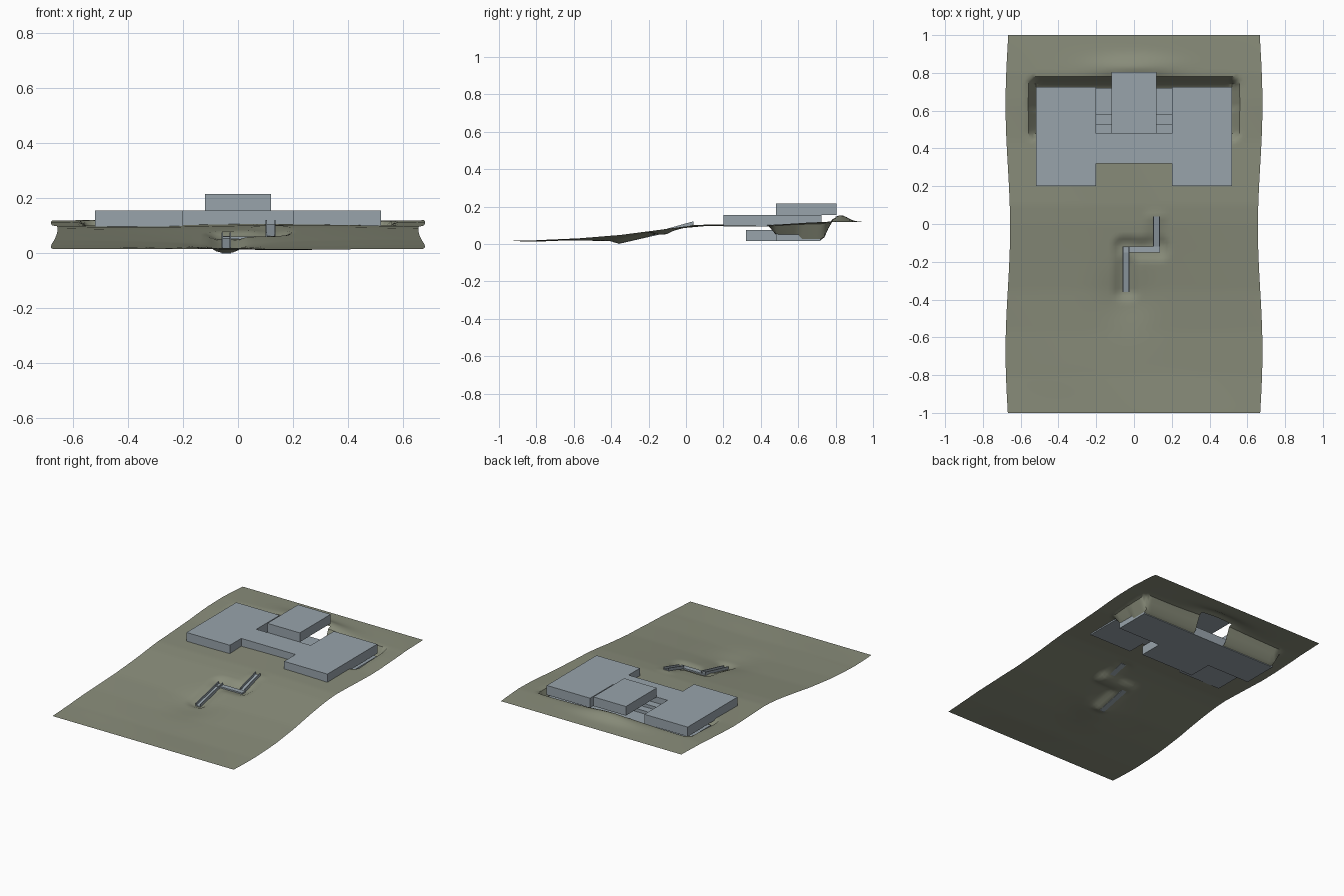
import bpy, bmesh, math

cube = bpy.data.objects.get("Cube")
if cube:
    bpy.data.objects.remove(cube, do_unlink=True)


def material(name, rgb):
    m = bpy.data.materials.new(name)
    m.use_nodes = True
    m.diffuse_color = (*rgb, 1)
    m.node_tree.nodes["Principled BSDF"].inputs["Base Color"].default_value = (*rgb, 1)
    return m


OLIVE = material("olive ground", (0.25, 0.265, 0.195))
SLATE = material("blue grey concrete", (0.315, 0.37, 0.41))


def finish(name, bm, mat):
    mesh = bpy.data.meshes.new(name)
    bm.to_mesh(mesh)
    bm.free()
    mesh.materials.append(mat)
    ob = bpy.data.objects.new(name, mesh)
    bpy.context.collection.objects.link(ob)
    return ob


def extrude(name, points, offset):
    """Prism from a flat outline, moved along an offset vector."""
    bm = bmesh.new()
    face = bm.faces.new([bm.verts.new(p) for p in points])
    made = bmesh.ops.extrude_face_region(bm, geom=[face])["geom"]
    verts = [v for v in made if isinstance(v, bmesh.types.BMVert)]
    bmesh.ops.translate(bm, verts=verts, vec=offset)
    bmesh.ops.recalc_face_normals(bm, faces=bm.faces)
    return finish(name, bm, SLATE)


def plan(name, half_outline, z0, z1):
    """Building volume, mirrored across x from its +x half outline."""
    pts = half_outline + [(-x, y) for x, y in reversed(half_outline)]
    return extrude(name, [(x, y, z0) for x, y in pts], (0, 0, z1 - z0))


# Building: H-shaped main floor, upper block, T-shaped basement
plan("main_floor", [(0.2, 0.32), (0.2, 0.2), (0.52, 0.2), (0.52, 0.725),
                    (0.2, 0.725), (0.2, 0.48)], 0.092, 0.155)
plan("upper_block", [(0.12, 0.48), (0.12, 0.805)], 0.155, 0.216)
plan("basement", [(0.2, 0.32), (0.2, 0.48), (0.52, 0.48), (0.52, 0.72)], 0.015, 0.075)

# Courtyard steps beside the upper block
for i, y in enumerate((0.53, 0.58)):
    plan(f"courtyard_step_{i + 1}", [(0.2, 0.48), (0.2, y)], 0.075, 0.115 - 0.02 * i)

# Garden stair: two sloped channels joined by a landing
RUNS = [(-0.06, -0.025, -0.36, -0.12, 0.0, 0.055),
        (0.1, 0.137, -0.12, 0.04, 0.055, 0.1)]


def sloped(name, x0, x1, run, height):
    y0, y1, z0, z1 = run[2:]
    extrude(name, [(x0, y0, z0), (x0, y1, z1), (x0, y1, z1 + height),
                   (x0, y0, z0 + height)], (x1 - x0, 0, 0))


for i, run in enumerate(RUNS):
    x0, x1 = run[:2]
    sloped(f"stair_ramp_{i + 1}", x0, x1, run, 0.007)
    sloped(f"stair_wall_right_{i + 1}", x0, x0 + 0.005, run, 0.021)
    sloped(f"stair_wall_left_{i + 1}", x1 - 0.005, x1, run, 0.021)
extrude("stair_landing", [(-0.06, -0.152, 0.052), (0.137, -0.152, 0.052),
                          (0.137, -0.118, 0.052), (-0.06, -0.118, 0.052)], (0, 0, 0.009))

# Terrain height: slope profile, valley, mound, stair cutting and building pit
SLOPE = [(-1, 0.016), (-0.8, 0.016), (-0.57, 0.026), (-0.35, 0.044), (-0.15, 0.07),
         (0, 0.09), (0.1, 0.099), (0.45, 0.105), (0.65, 0.117), (0.8, 0.122), (1, 0.116)]


def smooth(t):
    t = min(1, max(0, t))
    return t * t * (3 - 2 * t)


def bump(x, y, cx, cy, rx, ry):
    return math.exp(-((x - cx) / rx) ** 2 - ((y - cy) / ry) ** 2)


def gap(x, y, x0, x1, y0, y1):
    """Distance from a point to a rectangle."""
    return math.hypot(max(x0 - x, 0, x - x1), max(y0 - y, 0, y - y1))


def height(x, y):
    z = SLOPE[-1][1]
    for (a, za), (b, zb) in zip(SLOPE, SLOPE[1:]):
        if a <= y <= b:
            z = za + (zb - za) * (y - a) / (b - a)
            break
    z -= 0.018 * bump(x, y, -0.04, -0.4, 0.13, 0.14)
    z += 0.03 * bump(x, y, 0, 0.83, 0.2, 0.05)
    z += 0.004 * math.sin(5 * x + 3 * y) * smooth((1 - abs(y)) * 4)
    for x0, x1, y0, y1, z0, z1 in RUNS:
        t = min(1, max(0, (y - y0) / (y1 - y0)))
        floor = z0 + (z1 - z0) * t + 0.002
        z += (floor - z) * (1 - smooth(gap(x, y, x0, x1, y0, y1) / 0.06))
    z += (0.05 - z) * (1 - smooth(gap(x, y, -0.06, 0.137, -0.15, -0.12) / 0.06))
    pit = 0.045 if y < 0.6 else 0.02
    z += (pit - z) * (1 - smooth(gap(x, y, -0.51, 0.51, 0.49, 0.725) / 0.06))
    return z


# Terrain sheet with gently wavy sides and an opening over the basement
bm = bmesh.new()
bmesh.ops.create_grid(bm, x_segments=68, y_segments=100, size=1)
for v in bm.verts:
    y = v.co.y
    half = 0.668 - 0.012 * math.cos(4.8 * (y + 0.02))
    v.co.x *= half
    v.co.z = height(v.co.x, y)
hole = []
for f in bm.faces:
    c = f.calc_center_median()
    basement = abs(c.x) < 0.5 and 0.5 < c.y < 0.71
    behind = abs(c.x) < 0.12 and 0.7 < c.y < 0.79
    if basement or behind:
        hole.append(f)
bmesh.ops.delete(bm, geom=hole, context="FACES")
terrain = finish("terrain", bm, OLIVE)
bpy.ops.object.select_all(action="DESELECT")
terrain.select_set(True)
bpy.context.view_layer.objects.active = terrain
bpy.ops.object.shade_smooth_by_angle(angle=math.radians(30))
